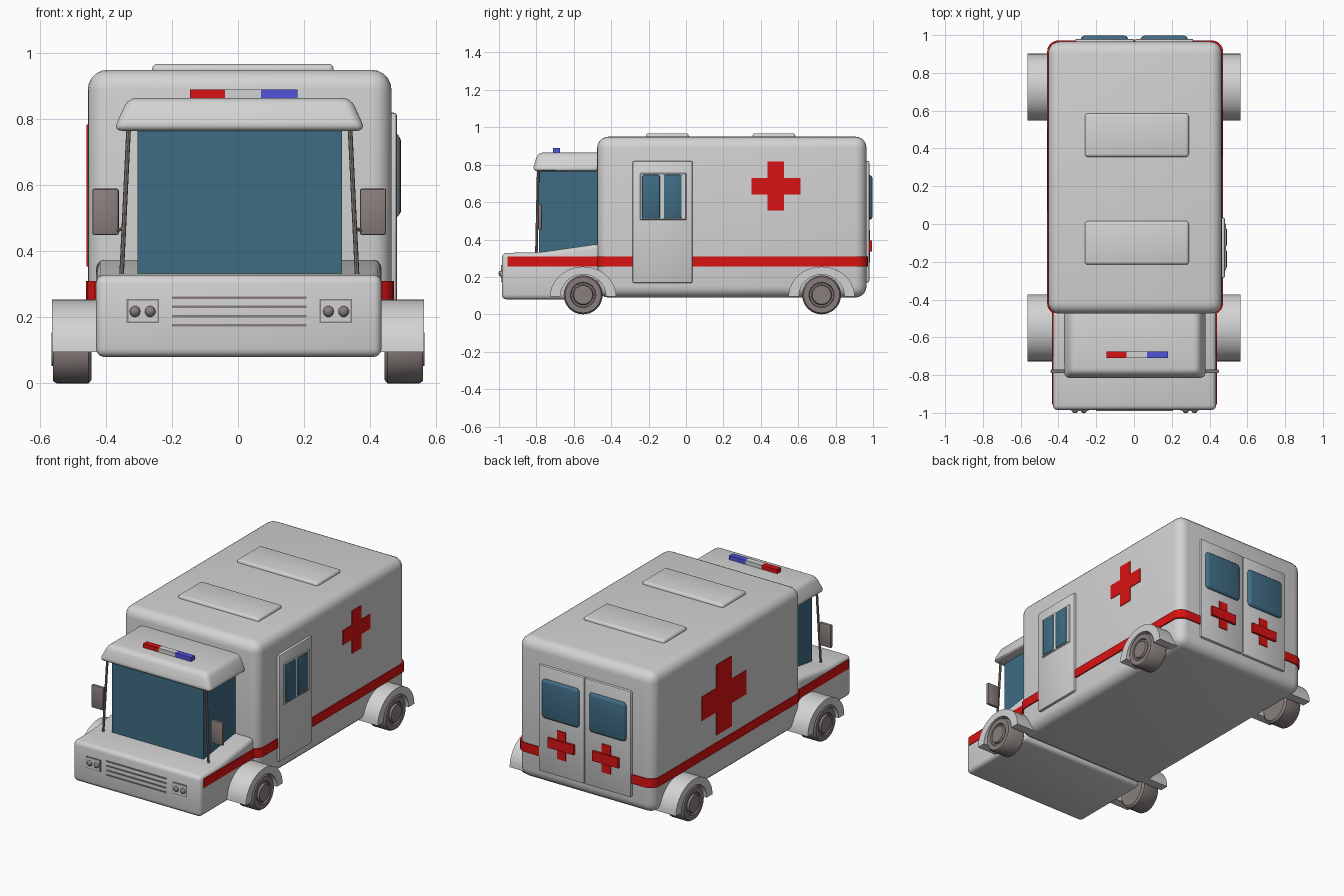
import bpy, bmesh, math
from mathutils import Vector

cube = bpy.data.objects.get("Cube")
if cube:
    bpy.data.objects.remove(cube, do_unlink=True)


def material(name, r, g, b):
    m = bpy.data.materials.new(name)
    m.use_nodes = True
    m.diffuse_color = (r, g, b, 1)
    m.node_tree.nodes["Principled BSDF"].inputs["Base Color"].default_value = (r, g, b, 1)
    return m


PAINT = material("body_paint", .65, .65, .65)
RED = material("red", .7, .006, .006)
BLUE = material("beacon_blue", .08, .085, .7)
GLASS = material("tinted_glass", .05, .15, .23)
TRIM = material("warm_grey_trim", .25, .21, .205)


def finish(name, bm, mat):
    """Turn a bmesh into a smooth-by-angle object of one colour."""
    bmesh.ops.recalc_face_normals(bm, faces=bm.faces)
    mesh = bpy.data.meshes.new(name)
    bm.to_mesh(mesh)
    bm.free()
    mesh.materials.append(mat)
    ob = bpy.data.objects.new(name, mesh)
    bpy.context.collection.objects.link(ob)
    bpy.ops.object.select_all(action='DESELECT')
    ob.select_set(True)
    bpy.context.view_layer.objects.active = ob
    bpy.ops.object.shade_smooth_by_angle(angle=math.radians(35))
    return ob


def round_edges(bm, radius, segments, axis=None):
    """Bevel all edges, or only those running along one axis."""
    edges = [e for e in bm.edges if axis is None or
             abs((e.verts[0].co - e.verts[1].co).normalized()[axis]) > .9]
    bmesh.ops.bevel(bm, geom=edges, offset=radius, segments=segments,
                    profile=.5, affect='EDGES', clamp_overlap=True)


def box(name, xs, ys, zs, mat, radius=0, segments=3, axis=None, taper=None):
    bm = bmesh.new()
    bmesh.ops.create_cube(bm, size=1)
    for v in bm.verts:
        top = v.co.z > 0
        v.co = Vector([s[0] + (c + .5) * (s[1] - s[0]) for c, s in zip(v.co, (xs, ys, zs))])
        if taper and top:
            taper(v)
    if radius:
        round_edges(bm, radius, segments, axis)
    return finish(name, bm, mat)


def prism(name, outline, x0, x1, mat, radius=0):
    """Extrude a (y, z) outline along x."""
    bm = bmesh.new()
    face = bm.faces.new([bm.verts.new((x0, y, z)) for y, z in outline])
    out = bmesh.ops.extrude_face_region(bm, geom=[face])
    verts = [g for g in out["geom"] if isinstance(g, bmesh.types.BMVert)]
    bmesh.ops.translate(bm, verts=verts, vec=(x1 - x0, 0, 0))
    if radius:
        round_edges(bm, radius, 3)
    return finish(name, bm, mat)


def lathe(name, profile, centre, side, mat, steps=32):
    """Spin (offset, radius) points about an axle along x."""
    bm = bmesh.new()
    verts = [bm.verts.new((side * o, 0, r)) for o, r in profile]
    edges = [bm.edges.new(p) for p in zip(verts, verts[1:])]
    bmesh.ops.spin(bm, geom=verts + edges, cent=(0, 0, 0), axis=(1, 0, 0),
                   angle=math.tau, steps=steps, use_duplicate=False)
    bmesh.ops.remove_doubles(bm, verts=bm.verts, dist=1e-4)
    bmesh.ops.translate(bm, verts=bm.verts, vec=centre)
    return finish(name, bm, mat)


def rod(name, a, b, radius, mat):
    a, b = Vector(a), Vector(b)
    bm = bmesh.new()
    bmesh.ops.create_cone(bm, cap_ends=True, segments=8, radius1=radius,
                          radius2=radius, depth=(b - a).length)
    bmesh.ops.rotate(bm, verts=bm.verts,
                     matrix=Vector((0, 0, 1)).rotation_difference(b - a).to_matrix())
    bmesh.ops.translate(bm, verts=bm.verts, vec=(a + b) / 2)
    return finish(name, bm, mat)


# Rear body with its stripe band
box("rear_body", (-.455, .465), (-.475, .965), (.09, .95), PAINT, .06, 5)
box("body_stripe", (-.46, .472), (-.48, .972), (.255, .31), RED, .06, 5, axis=2)

# Hood with sloping top, and its stripe
prism("hood", [(-.985, .08), (-.985, .328), (-.78, .332), (-.46, .378), (-.46, .08)],
      -.43, .435, PAINT, .025)
box("hood_stripe", (-.434, .439), (-.955, -.46), (.255, .31), RED)

# Cab glass and overhanging roof
box("cab_glass", (-.305, .315), (-.785, -.46), (.31, .79), GLASS)


def roof_taper(v):
    v.co.x += -.045 if v.co.x > 0 else .045
    if v.co.y < -.6:
        v.co.y += .03


box("cab_roof", (-.378, .387), (-.822, -.45), (.765, .865), PAINT, .028, 4, taper=roof_taper)

# Light bar
for name, x0, x1, mat in (("red_beacon", -.145, -.04, RED), ("beacon_middle", -.04, .07, PAINT),
                          ("blue_beacon", .07, .18, BLUE)):
    box(name, (x0, x1), (-.71, -.675), (.86, .89), mat)

# Roof hatches
for i, y in enumerate((-.1, .47)):
    box(f"roof_hatch_{i + 1}", (-.26, .29), (y - .115, y + .115), (.93, .968), PAINT, .015)

# Cab pillars and wing mirrors
for side, label in ((1, "left"), (-1, "right")):
    c = .004

    def span(a, b):
        return tuple(sorted((c + side * a, c + side * b)))

    rod(f"{label}_pillar", (c + side * .357, -.8, .32), (c + side * .335, -.79, .78), .007, TRIM)
    box(f"{label}_mirror", span(.365, .445), (-.79, -.77), (.45, .59), TRIM, .006, 2)
    rod(f"{label}_mirror_arm", (c + side * .35, -.797, .47), (c + side * .38, -.78, .46), .005, TRIM)

    # Headlights: thin frame round a plate, and two lamps
    box(f"{label}_lamp_frame", span(.243, .341), (-.987, -.97), (.183, .256), TRIM)
    box(f"{label}_lamp_plate", span(.248, .336), (-.989, -.97), (.188, .251), PAINT)
    for i, x in enumerate((.27, .316)):
        bm = bmesh.new()
        bmesh.ops.create_uvsphere(bm, u_segments=16, v_segments=10, radius=.017)
        bmesh.ops.translate(bm, verts=bm.verts, vec=(c + side * x, -.985, .218))
        finish(f"{label}_headlamp_{i + 1}", bm, TRIM)

# Grille bars
for i in range(4):
    z = .176 + i * .028
    box(f"grille_bar_{i + 1}", (-.2, .207), (-.989, -.97), (z - .004, z + .004), TRIM)

# Wheels and wheel arches
wheel = [(-.06, 0), (-.06, .092), (-.05, .104), (.046, .104), (.058, .096), (.058, .068),
         (.05, .064), (.05, .055), (.062, .05), (.062, 0)]
turns = [math.pi * i / 20 for i in range(21)]
arch = [(.177 * math.cos(t), .16 * math.sin(t)) for t in turns]
arch += [(.122 * math.cos(t), .118 * math.sin(t)) for t in reversed(turns)]
for end, y in (("front", -.55), ("rear", .725)):
    for side, label in ((1, "left"), (-1, "right")):
        lathe(f"{end}_{label}_wheel", wheel, (side * .503, y, .104), side, TRIM)
        prism(f"{end}_{label}_arch", [(y + a, .095 + b) for a, b in arch],
              side * .4, side * .563, PAINT)

# Side door with a two-pane window
box("side_door", (.44, .481), (-.285, .035), (.167, .82), PAINT, .008, 2)
box("side_window_frame", (.46, .487), (-.247, .002), (.505, .755), PAINT, .004, 1)
for i, (y0, y1) in enumerate(((-.236, -.138), (-.12, -.022))):
    box(f"side_window_{i + 1}", (.46, .493), (y0, y1), (.51, .748), GLASS, .01, 2)

# Rear doors with windows and small crosses
for label, x0, x1, wx, cx in (("left", .004, .315, .16, .155), ("right", -.312, .001, -.157, -.148)):
    box(f"rear_{label}_door", (x0, x1), (.94, .98), (.17, .82), PAINT, .008, 2)
    box(f"rear_{label}_window", (wx - .125, wx + .125), (.96, .997), (.505, .745), GLASS, .02, 3)
    box(f"rear_{label}_cross_bar", (cx - .088, cx + .088), (.97, .994), (.335, .395), RED)
    box(f"rear_{label}_cross_post", (cx - .03, cx + .03), (.97, .985), (.278, .452), RED)

# Side crosses: a small one beside the door, a large one opposite
for label, xs, y, z, half in (("left", (.45, .469), .48, .685, .131),
                              ("right", (-.459, -.44), .285, .57, .215)):
    arm = half * .34
    box(f"{label}_cross_bar", xs, (y - half, y + half), (z - arm, z + arm), RED)
    box(f"{label}_cross_post", xs, (y - arm, y + arm), (z - half, z + half), RED)
